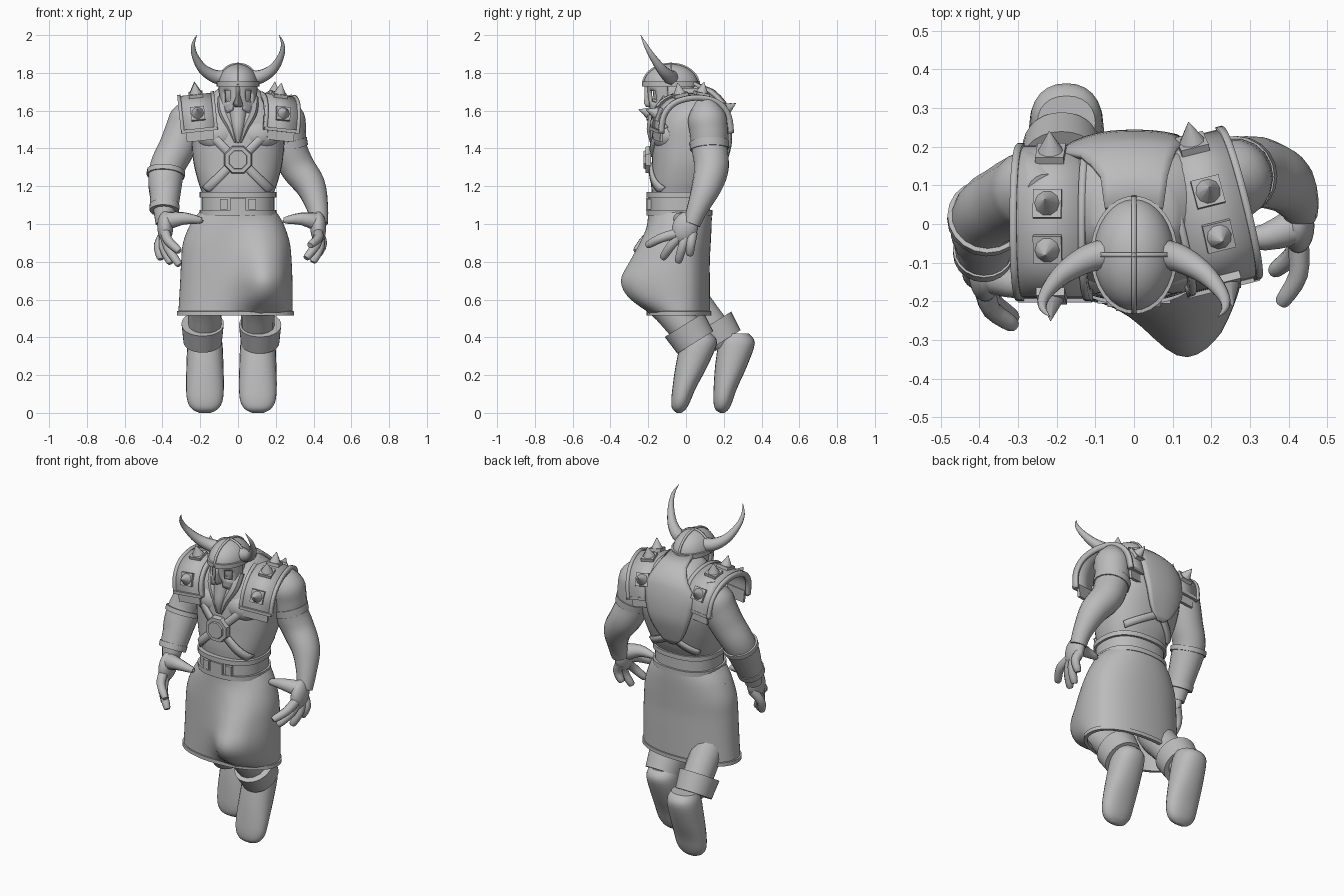
import bpy, bmesh, math
from mathutils import Vector, Matrix

cube = bpy.data.objects.get("Cube")
if cube:
    bpy.data.objects.remove(cube, do_unlink=True)

GREY = (0.5, 0.5, 0.5, 1)
mat = bpy.data.materials.new("clay grey")
mat.use_nodes = True
mat.diffuse_color = GREY
mat.node_tree.nodes["Principled BSDF"].inputs["Base Color"].default_value = GREY


def finish(name, bm, M=None, thick=0, angle=40):
    bmesh.ops.recalc_face_normals(bm, faces=bm.faces)
    me = bpy.data.meshes.new(name)
    bm.to_mesh(me)
    bm.free()
    if M:
        me.transform(M)
    me.materials.append(mat)
    me.polygons.foreach_set("use_smooth", [True] * len(me.polygons))
    me.set_sharp_from_angle(angle=math.radians(angle))
    ob = bpy.data.objects.new(name, me)
    bpy.context.collection.objects.link(ob)
    if thick:
        mod = ob.modifiers.new("thickness", "SOLIDIFY")
        mod.thickness, mod.offset = thick, 0
    return ob


def catmull(pts, sub=4):
    """Smooth a list of equal-length tuples."""
    v = [Vector(p) for p in pts]
    out = []
    for i in range(len(v) - 1):
        a, b, c, d = v[max(i - 1, 0)], v[i], v[i + 1], v[min(i + 2, len(v) - 1)]
        for k in range(sub):
            t = k / sub
            out.append(b + (c - a) * (t / 2) + (2 * a - 5 * b + 4 * c - d) * (t * t / 2)
                       + (3 * b - a - 3 * c + d) * (t ** 3 / 2))
    return out + [v[-1]]


def grid(name, rows, closed=False, cap=False, M=None, thick=0, skip=None):
    """Skin rows of points; closed joins each row into a ring."""
    bm = bmesh.new()
    vs = [[bm.verts.new(p) for p in r] for r in rows]
    n = len(rows[0])
    for i in range(len(rows) - 1):
        for j in range(n if closed else n - 1):
            if skip and skip(i, j):
                continue
            k = (j + 1) % n
            bm.faces.new((vs[i][j], vs[i][k], vs[i + 1][k], vs[i + 1][j]))
    if cap:
        bm.faces.new(vs[0])
        bm.faces.new(vs[-1])
    return finish(name, bm, M, thick)


def tube(name, pts, n=14, sub=4):
    """Round tapered limb through (x, y, z, radius) points."""
    p = catmull(pts, sub)
    c = [q.to_3d() for q in p]
    rows, prev, side = [], None, Vector((1, 0, 0))
    for i, q in enumerate(p):
        t = (c[min(i + 1, len(c) - 1)] - c[max(i - 1, 0)]).normalized()
        if prev:
            side = prev.rotation_difference(t) @ side
        side = (side - t * side.dot(t)).normalized()
        up, prev, r = t.cross(side), t, max(q[3], 0.0015)
        rows.append([c[i] + r * (side * math.cos(a) + up * math.sin(a))
                     for a in (math.tau * k / n for k in range(n))])
    return grid(name, rows, True, True)


def ball(name, loc, scale, rot=None):
    bm = bmesh.new()
    bmesh.ops.create_uvsphere(bm, u_segments=24, v_segments=14, radius=1)
    M = Matrix.Translation(loc) @ (rot or Matrix()) @ Matrix.Diagonal((*scale, 1))
    return finish(name, bm, M)


def cone(name, M, r1, r2, h, n, angle=30):
    bm = bmesh.new()
    bmesh.ops.create_cone(bm, cap_ends=True, segments=n, radius1=r1, radius2=r2, depth=h)
    return finish(name, bm, M, angle=angle)


def box(name, loc, size, M=None):
    bm = bmesh.new()
    bmesh.ops.create_cube(bm, size=1)
    return finish(name, bm, (M or Matrix()) @ Matrix.Translation(loc) @ Matrix.Diagonal((*size, 1)))


def oval(z, yc, rx, ry, n=36, e=2.4, xc=0):
    f = lambda v: math.copysign(abs(v) ** (2 / e), v)
    return [Vector((xc + rx * f(math.cos(a)), yc + ry * f(math.sin(a)), z))
            for a in (math.tau * k / n for k in range(n))]


# Torso: height, centre y, half width, half depth
TORSO = catmull([(1.02, -.03, .185, .15), (1.14, -.03, .185, .15), (1.22, -.015, .21, .17),
                 (1.32, .005, .235, .185), (1.42, .02, .245, .198), (1.52, .026, .25, .192),
                 (1.59, .034, .235, .172), (1.65, .042, .185, .142), (1.72, .02, .1, .09)])
grid("torso", [oval(*r) for r in TORSO], True, True)


def torso_y(x, z, side):
    r = min(TORSO, key=lambda q: abs(q[0] - z))
    j = min(max(TORSO.index(r), 1), len(TORSO) - 2)
    lo, hi = (TORSO[j], TORSO[j + 1]) if z > r[0] else (TORSO[j - 1], TORSO[j])
    z, yc, rx, ry = lo.lerp(hi, min(max((z - lo[0]) / (hi[0] - lo[0]), 0), 1))
    u = min(abs(x) / rx, .97)
    return yc + side * (ry * (1 - u ** 2.4) ** (1 / 2.4) + .008)


def strap(name, a, b, w, side):
    a, b = Vector(a), Vector(b)
    d = (b - a).normalized() * w
    rows = []
    for k in range(13):
        p = a.lerp(b, k / 12)
        rows.append([(x, torso_y(x, z, side), z) for x, z in
                     ((p.x + s * d.y, p.y - s * d.x) for s in (-1, 0, 1))])
    grid(name, rows, thick=.014)


for s, label in ((-1, "right"), (1, "left")):
    ball(label + "_chest", (s * .1, -.09, 1.47), (.12, .09, .09))
    strap(label + "_upper_strap", (s * .04, 1.37), (s * .2, 1.53), .022, -1)
    strap(label + "_lower_strap", (s * .04, 1.31), (s * .17, 1.18), .022, -1)
    strap(label + "_back_strap", (-.03, 1.3), (s * .16, 1.2), .02, 1)

# Pointed pelt on the back, rising to the nape
rows = [[(.015 * j, .04, 1.745) for j in range(-5, 6)]]
for k in range(15):
    z = 1.705 - k * .032
    w = .155 * min(1, .55 + k * .12) * math.sqrt(max(.01, 1 - (max(0, k - 5) / 9) ** 1.3))
    xs = [-.035 * min(1, k / 5) + w * j / 5 for j in range(-5, 6)]
    rows.append([(x, torso_y(x, z, 1) + .006, z) for x in xs])
grid("back_pelt", rows, thick=.02)

# Chest medallion
face = Matrix.Translation((0, -.2, 1.34)) @ Matrix.Rotation(math.pi / 2, 4, "X") @ Matrix.Rotation(math.pi / 8, 4, "Z")
cone("medallion", face, .08, .074, .03, 8)
cone("medallion_boss", face @ Matrix.Translation((0, 0, .015)), .056, .05, .02, 8)

# Belt
for name, z, h, g in (("belt", 1.105, .035, 0), ("belt_top_rim", 1.155, .014, .012), ("belt_bottom_rim", 1.06, .014, .012)):
    grid(name, [oval(z + d * h, -.035, .192 + g, .163 + g) for d in (-1, -.6, .6, 1)], True, True)
box("buckle", (0, -.2, 1.105), (.08, .025, .065))
for s in (-1, 1):
    box("belt_plate", (s * .075, -.195, 1.105), (.04, .022, .055))

# Kilt: height, right x, left x, back y, knee bulge
KILT = catmull([(1.065, -.195, .195, .13, 0), (1, -.245, .235, .13, .012), (.9, -.285, .268, .125, .06),
                (.8, -.295, .278, .12, .115), (.7, -.3, .282, .12, .162), (.61, -.305, .282, .12, .118),
                (.53, -.31, .282, .12, 0)])
rows = []
for z, xl, xr, yb, bulge in KILT:
    ring = oval(z, (yb - .195) / 2, (xr - xl) / 2, (yb + .195) / 2, 64, 2.2, (xl + xr) / 2)
    for p in ring:
        u = (p.x - .15) / (.135 if p.x < .15 else .17)
        p.y -= bulge * math.exp(-u * u) * min(1, max(0, .02 - p.y) / .16)
    rows.append(ring)
grid("kilt", rows, True, thick=.012)
hem = [[p + Vector((p.x, p.y + .035, 0)).normalized() * g + Vector((0, 0, dz)) for p in rows[-1]]
       for g, dz in ((-.008, .01), (.014, .008), (.014, -.014), (-.008, -.014))]
grid("kilt_hem", hem + hem[:1], True)

# Legs, cuffs and hanging boots; the right boot leans a little less
LEGS = (("right", -.175, .198, .03, (.165, .425), -.03), ("left", .105, 0, 0, (.02, .42), -.2))
for label, x, dy, toe, cuff, knee in LEGS:
    tube(label + "_leg", [(x * .9, -.02, .98, .1), (x, knee * .7, .8, .105), (x, knee, .68, .1),
                          (x, (knee + cuff[0]) / 2, .55, .09), (x, cuff[0], .42, .085), (x, cuff[0] + .04, .36, .06)])
    lean = Matrix.Translation((x + math.copysign(.012, x), *cuff)) @ Matrix.Rotation(math.radians(32), 4, "X")
    grid(label + "_cuff", [[lean @ p for p in oval(z, 0, rx, ry, 28, 2.1)] for z, rx, ry in
                           ((-.055, .085, .095), (-.055, .102, .112), (.055, .112, .122), (.055, .09, .1))], True, True)
    boot = catmull([(.42, .065, .075, .07), (.37, .068, .092, .096), (.25, .03, .098, .085), (.13, -.01, .1, .062),
                    (.06, -.028, .092, .05), (.02, -.036, .068, .036), (0, -.036, .03, .012)])
    grid(label + "_boot", [oval(z, yc + dy + toe * (1 - z / .4), rx, ry, 24, 2.2, x) for z, yc, rx, ry in boot], True, True)

# Arms and hands
ARMS = {
    "left": [(.23, .1, 1.65, .05), (.25, .11, 1.57, .1), (.258, .12, 1.49, .102), (.27, .125, 1.4, .096),
             (.315, .135, 1.3, .092), (.385, .11, 1.2, .08), (.422, .06, 1.08, .056), (.43, .03, 1.0, .046)],
    "right": [(-.23, .08, 1.65, .05), (-.255, .09, 1.57, .1), (-.285, .08, 1.49, .102), (-.325, .06, 1.4, .097),
              (-.375, .03, 1.3, .092), (-.39, -.02, 1.2, .085), (-.39, -.075, 1.08, .06), (-.39, -.1, 1.0, .046)]}
PALMS = {"left": (.425, -.005, .98), "right": (-.385, -.13, .985)}
TIPS = {"left": [(.385, -.2, .89), (.365, -.12, .825), (.4, -.04, .805), (.425, .02, .84)],
        "right": [(-.315, -.26, .86), (-.315, -.24, .79), (-.36, -.2, .8), (-.41, -.15, .82)]}
for label, s in (("left", 1), ("right", -1)):
    tube(label + "_arm", ARMS[label], 18)
    palm = Vector(PALMS[label])
    ball(label + "_palm", palm, (.042, .068, .088), Matrix.Rotation(math.radians(-20), 4, "X"))
    for k, tip in enumerate(TIPS[label]):
        tip = Vector(tip)
        root = palm + Vector((0, -.045 + k * .028, -.03))
        mid = root.lerp(tip, .55) + Vector((s * .022, 0, .008))
        tube(label + "_finger", [(*root, .028), (*mid, .025), (*tip, .02), (*(tip + (tip - mid) * .1), .005)], 10, 3)
    end = Vector((s * (.25 if s > 0 else .2), palm.y - .03, 1.02))
    root = palm + Vector((-s * .005, 0, .03))
    mid = root.lerp(end, .5) + Vector((0, -.015, .012))
    tube(label + "_thumb", [(*root, .05), (*mid, .034), (*end, .018), (*(end - Vector((s * .01, 0, 0))), .004)], 10, 3)


def cuff_band(name, a, b, ra, rb):
    a, b = Vector(a), Vector(b)
    lip = (b - a) * .001
    tube(name, [(*(a - lip), ra * .8), (*a, ra), (*b, rb), (*(b + lip), rb * .8)], 20, 1)


cuff_band("left_arm_band", (.262, .123, 1.435), (.272, .125, 1.395), .105, .102)
cuff_band("right_bracer", (-.382, .015, 1.265), (-.389, -.07, 1.09), .094, .074)
cuff_band("right_bracer_top_rim", (-.381, .02, 1.28), (-.383, .01, 1.255), .102, .101)
cuff_band("right_bracer_bottom_rim", (-.389, -.066, 1.1), (-.39, -.08, 1.07), .08, .078)

# Spiked shoulder plates draped front to back
ARC = catmull([(-.185, 1.49), (-.175, 1.58), (-.125, 1.645), (-.04, 1.675), (.05, 1.675),
               (.13, 1.645), (.18, 1.58), (.195, 1.49)])
for label, x, y, yaw, tilt in (("right", -.215, 0, 0, -6), ("left", .195, .03, 14, 6)):
    M = (Matrix.Translation((x, y, 1.6)) @ Matrix.Rotation(math.radians(yaw), 4, "Z")
         @ Matrix.Rotation(math.radians(tilt), 4, "Y") @ Matrix.Translation((0, 0, -1.6)))
    strip = lambda a, b: [[(a, p.x, p.y), (b, p.x, p.y)] for p in ARC]
    grid(label + "_shoulder_plate", strip(-.095, .095), M=M, thick=.016)
    for s in (-1, 1):
        grid(label + "_plate_trim", strip(s * .08, s * .098), M=M, thick=.03)
        box(label + "_plate_end", (0, s * .19, 1.497), (.19, .026, .018), M)
        box(label + "_plate_flap", (0, s * .178, 1.477), (.145, .016, .075), M)
    for i in (4, 11, 16, 23):
        t = ARC[i + 1] - ARC[i - 1]
        out = Vector((0, -t.y, t.x)).normalized()
        S = M @ Matrix.Translation((0, *ARC[i])) @ out.to_track_quat("Z", "X").to_matrix().to_4x4()
        box(label + "_spike_base", (0, 0, .01), (.074, .074, .026), S)
        cone(label + "_spike", S @ Matrix.Translation((0, 0, .05)), .034, .001, .06, 10, 60)

# Head, face mask and beard
ball("head", (0, -.065, 1.69), (.088, .11, .12))
rows = []
for i in range(9):
    row = []
    for j in range(-10, 11):
        a = j * math.radians(8)
        z = 1.745 - i / 8 * (.13 + .045 * abs(math.sin(a)) * (abs(j) < 9))
        k = 1 - .012 * i
        row.append((.1 * k * math.sin(a), -.075 - .126 * k * math.cos(a), z))
    rows.append(row)
grid("face_mask", rows, thick=.014,
     skip=lambda i, j: (2 <= i <= 4 and 3 <= abs(j - 9.5) <= 6) or (i > 5 and abs(j - 9.5) < 2))
grid("nose_guard", [[(-w, -.192, z), (0, -.195 - d, z), (w, -.192, z)] for z, w, d in
                    ((1.75, .016, .02), (1.68, .012, .02), (1.64, .022, .024), (1.62, .016, .012))], thick=.008)
tube("beard", [(0, -.13, 1.65, .055), (0, -.155, 1.57, .045), (0, -.18, 1.5, .03), (0, -.185, 1.43, .006)], 10)
for s in (-1, 1):
    tube("side_beard", [(s * .08, -.1, 1.67, .03), (s * .07, -.14, 1.59, .032), (s * .035, -.17, 1.51, .022), (s * .015, -.185, 1.43, .004)], 8)
    # Horns
    tube("horn", [(s * .06, -.075, 1.775, .04), (s * .12, -.09, 1.78, .036), (s * .185, -.13, 1.82, .027),
                  (s * .228, -.18, 1.89, .017), (s * .237, -.215, 1.95, .01), (s * .218, -.24, 2.0, .001)], 12)

# Helmet dome with crossing bands
dome = [oval(1.735 + .112 * math.sin(a), -.08, .106 * math.cos(a), .146 * math.cos(a), 32, 2)
        for a in (math.radians(k * 8.9) for k in range(11))]
grid("helmet", dome, True, True)
rim = ((-.012, -.01), (-.012, .007), (.014, .007), (.016, -.01))
grid("helmet_rim", [oval(1.74 + dz, -.08, .106 + g, .146 + g, 32, 2) for dz, g in rim], True)
arc = [math.pi * k / 24 for k in range(25)]
grid("helmet_ridge", [[(w, -.08 + .149 * math.cos(a), 1.735 + .114 * math.sin(a)) for w in (-.006, .006)] for a in arc], thick=.01)
grid("helmet_cross_band", [[(.109 * math.cos(a), -.08 + w, 1.735 + .114 * math.sin(a)) for w in (-.006, .006)] for a in arc], thick=.01)
